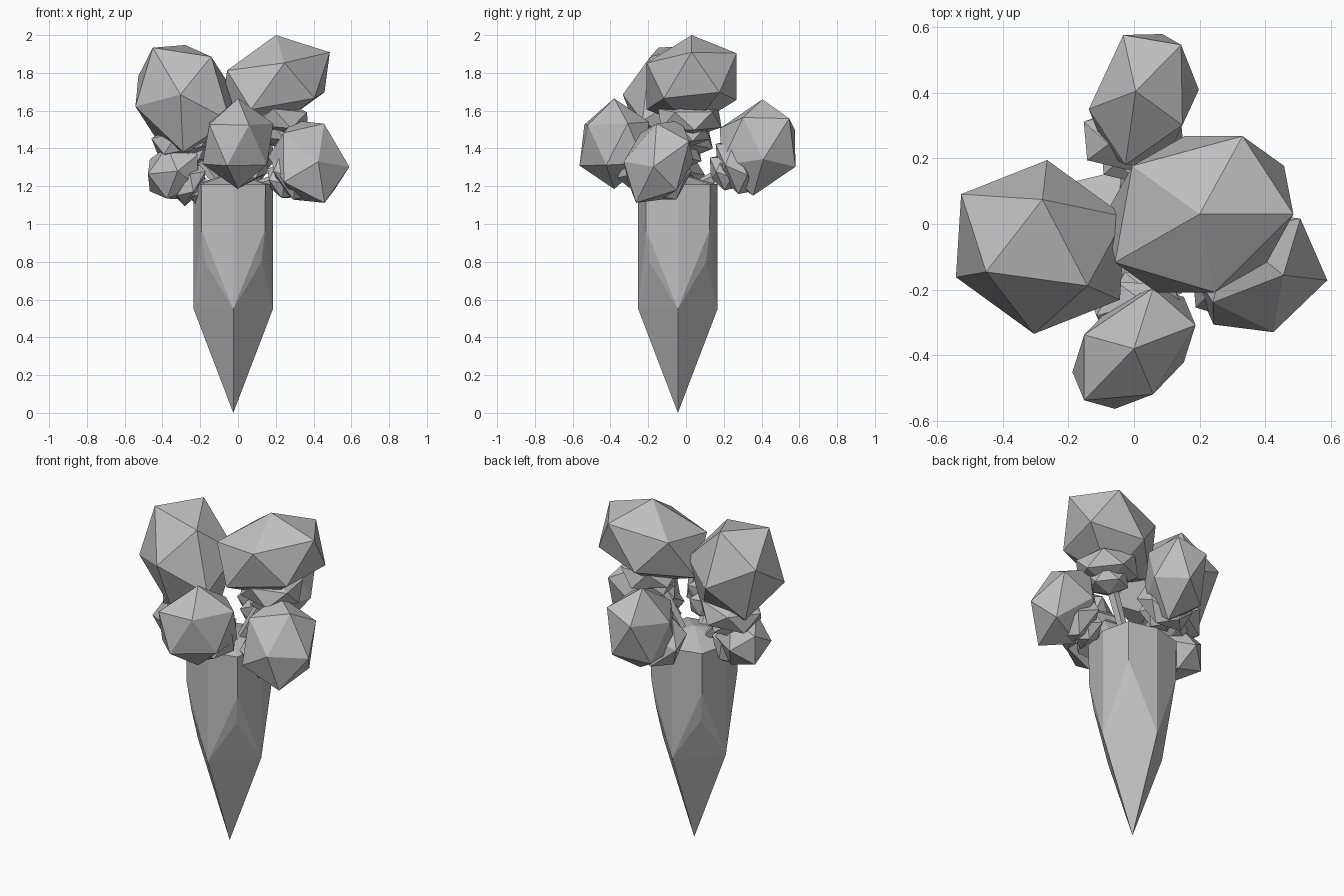
import bpy, bmesh, math
from mathutils import Vector, Matrix

cube = bpy.data.objects.get("Cube")
if cube:
    bpy.data.objects.remove(cube, do_unlink=True)

GREY = (0.52, 0.52, 0.52, 1)
mat = bpy.data.materials.new("plain_grey")
mat.use_nodes = True
mat.diffuse_color = GREY
mat.node_tree.nodes["Principled BSDF"].inputs["Base Color"].default_value = GREY


def finish(name, bm):
    bmesh.ops.recalc_face_normals(bm, faces=bm.faces)
    mesh = bpy.data.meshes.new(name)
    bm.to_mesh(mesh)
    bm.free()
    mesh.materials.append(mat)
    obj = bpy.data.objects.new(name, mesh)
    bpy.context.collection.objects.link(obj)


def facet_ball(name, centre, *half_axes):
    """Twenty-sided ball stretched along three half axes."""
    bm = bmesh.new()
    bmesh.ops.create_icosphere(bm, subdivisions=1, radius=1)
    shape = Matrix(half_axes).transposed()
    for v in bm.verts:
        v.co = Vector(centre) + shape @ v.co
    finish(name, bm)


def disc(name, centre, axis, radius, thick):
    """Flattened ball across the stem."""
    x = axis.orthogonal().normalized()
    facet_ball(name, centre, x * radius, axis.cross(x) * radius, axis * thick)


def stem(name, start, end):
    bm = bmesh.new()
    d = end - start
    bmesh.ops.create_cone(bm, segments=5, radius1=0.025, radius2=0.035, depth=d.length, cap_ends=True)
    rot = d.to_track_quat('Z', 'Y').to_matrix()
    for v in bm.verts:
        v.co = (start + end) / 2 + rot @ v.co
    finish(name, bm)


# Pointed wrapper: four low side points, four higher corners, shallow cap
BASE = Vector((-0.025, -0.043, 0))
bm = bmesh.new()


def point(angle, r, z):
    return bm.verts.new(BASE + Vector((r * math.cos(angle), r * math.sin(angle), z)))


tip = point(0, 0, 0)
peak = point(0, 0, 1.27)
low, top_side, corner, shoulder, top_corner = [], [], [], [], []
for k in range(4):
    a = k * math.pi / 2
    low.append(point(a, 0.21, 0.55))
    top_side.append(point(a, 0.21, 1.21))
    a += math.pi / 4
    corner.append(point(a, 0.212, 0.8))
    shoulder.append(point(a, 0.238, 0.97))
    top_corner.append(point(a, 0.24, 1.21))
for k in range(4):
    n = (k + 1) % 4
    bm.faces.new((tip, low[n], low[k]))
    bm.faces.new((low[k], low[n], corner[k]))
    for s in (k, n):
        bm.faces.new((low[s], corner[k], shoulder[k]))
        bm.faces.new((low[s], shoulder[k], top_corner[k], top_side[s]))
        bm.faces.new((peak, top_side[s], top_corner[k]))
finish("wrapper_cone", bm)

# Flower heads: centre and three half axes
blooms = {
    "top_left": ((0.2, 0.03, 1.755), (0.32, 0, 0.05), (0.05, 0.28, 0.03), (0, 0, 0.245)),
    "top_right": ((-0.285, -0.07, 1.665), (0.17, 0, 0.237), (-0.24, 0.05, 0.228), (-0.02, -0.265, 0.02)),
    "front": ((0, -0.38, 1.425), (0.21, 0.08, 0), (0, 0.19, 0.01), (0, 0, 0.24)),
    "back": ((0.03, 0.38, 1.405), (0.144, -0.1, 0.05), (0.1, 0.215, 0.03), (-0.025, 0.025, 0.255)),
    "low_left": ((0.375, -0.145, 1.33), (0.065, 0.08, 0.225), (-0.205, -0.04, 0.105), (0.05, -0.185, 0)),
    "low_right": ((-0.34, -0.06, 1.27), (-0.05, 0, 0.15), (-0.155, 0, -0.06), (0.02, -0.16, 0.01)),
}
for name, data in blooms.items():
    facet_ball(name + "_bloom", *data)

# Calyx discs and stems: centre, axis, radius
calyces = {
    "top_left": ((0.21, 0.02, 1.56), (0.1, 0, 1), 0.19),
    "top_right": ((-0.28, -0.03, 1.44), (-0.2, 0, 1), 0.195),
    "front": ((0.02, -0.27, 1.34), (0, -1, 0.5), 0.165),
    "back": ((0, 0.26, 1.3), (0, 1, 0.45), 0.175),
    "low_left": ((0.29, -0.13, 1.26), (1, -0.3, 0.65), 0.175),
    "low_right": ((-0.25, -0.07, 1.21), (-1, 0, 0.6), 0.13),
}
for name, (centre, axis, radius) in calyces.items():
    c, d = Vector(centre), Vector(axis).normalized()
    disc(name + "_calyx", c, d, radius, radius * 0.55)
    disc(name + "_calyx_base", c - d * radius * 0.4, d, radius * 0.65, radius * 0.4)
    stem(name + "_stem", Vector((BASE.x + c.x * 0.2, BASE.y + c.y * 0.2, 1.18)), c)
